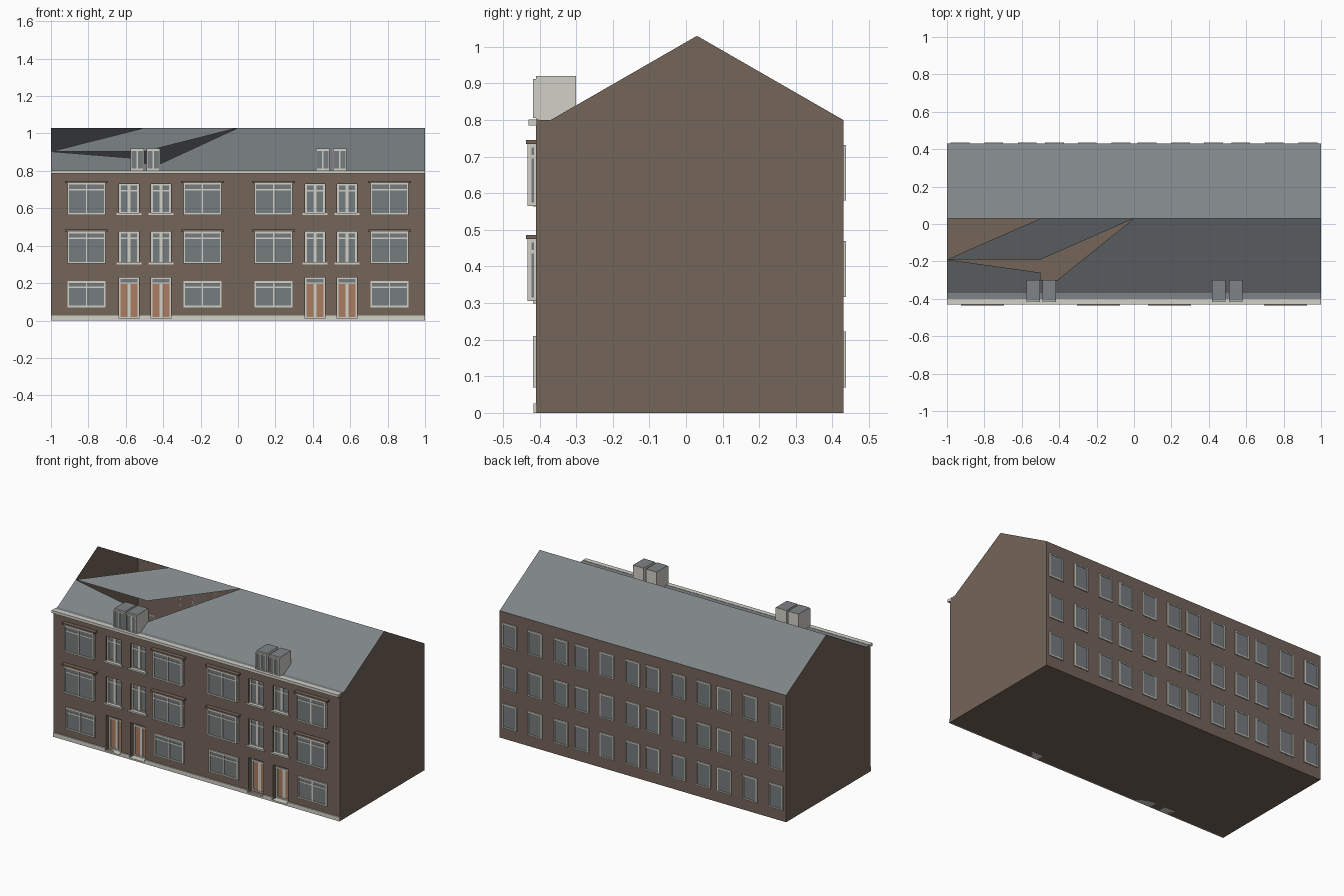
import bpy, bmesh

if "Cube" in bpy.data.objects:
    bpy.data.objects.remove(bpy.data.objects["Cube"], do_unlink=True)


def material(name, rgb):
    m = bpy.data.materials.new(name)
    m.use_nodes = True
    m.diffuse_color = (*rgb, 1)
    m.node_tree.nodes["Principled BSDF"].inputs["Base Color"].default_value = (*rgb, 1)
    return m


MATS = [material("brown brick", (.175, .128, .1)),
        material("grey slate", (.21, .23, .24)),
        material("off white paint", (.64, .63, .57)),
        material("window glass", (.18, .2, .21)),
        material("orange wood", (.4, .2, .12))]
BRICK, SLATE, WHITE, GLASS, WOOD = range(5)

FRONT, BACK, RIDGE_Y = -.41, .43, .03
EAVE, RIDGE, FOOT = .8, 1.03, -.37      # FOOT: where the front slope starts


def finish(name, bm):
    mesh = bpy.data.meshes.new(name)
    bm.to_mesh(mesh)
    bm.free()
    for m in MATS:
        mesh.materials.append(m)
    ob = bpy.data.objects.new(name, mesh)
    bpy.context.collection.objects.link(ob)
    return ob


def face(bm, pts, mat):
    f = bm.faces.new([bm.verts.new(p) for p in pts])
    f.material_index = mat
    return f


def box(bm, x0, x1, y0, y1, z0, z1, mat):
    made = bmesh.ops.create_cube(bm, size=1)["verts"]
    for v in made:
        v.co = (x1 if v.co.x > 0 else x0, y1 if v.co.y > 0 else y0, z1 if v.co.z > 0 else z0)
    for f in {f for v in made for f in v.link_faces}:
        f.material_index = mat


def frame(bm, x0, x1, z0, z1, y0, y1, t=.01):
    """Rectangular ring of four bars."""
    box(bm, x0, x0 + t, y0, y1, z0, z1, WHITE)
    box(bm, x1 - t, x1, y0, y1, z0, z1, WHITE)
    box(bm, x0 + t, x1 - t, y0, y1, z0, z0 + t, WHITE)
    box(bm, x0 + t, x1 - t, y0, y1, z1 - t, z1, WHITE)


def window(bm, cx, w, z0, z1, y0, y1, mullion=.008, transom=.035, t=.009):
    """Front-facing window with glass, centre mullion and transom."""
    x0, x1 = cx - w / 2, cx + w / 2
    frame(bm, x0, x1, z0, z1, y0, y1, t)
    box(bm, x0 + t / 2, x1 - t / 2, y0 + .005, y1, z0 + t / 2, z1 - t / 2, GLASS)
    box(bm, cx - mullion / 2, cx + mullion / 2, y0 + .001, y1, z0 + t, z1 - t, WHITE)
    if transom:
        zt = z1 - transom
        box(bm, x0 + t, x1 - t, y0 + .002, y1, zt - .004, zt + .004, WHITE)


def slope_z(y):
    return EAVE + (RIDGE - EAVE) * (y - FOOT) / (RIDGE_Y - FOOT)


NARROW = [-.583, -.412, .412, .583]
WIDE = [-.81, -.19, .19, .81]
OPEN_W = .105
# Openings in the front wall: bottom, top, depth
OPENINGS = [(.01, .23, .045), (.305, .475, .025), (.57, .73, .025)]

# Brick shell: floor, gables, back wall
bm = bmesh.new()
face(bm, [(-1, FRONT, 0), (-1, BACK, 0), (1, BACK, 0), (1, FRONT, 0)], BRICK)
gable = [(FRONT, 0), (BACK, 0), (BACK, EAVE), (RIDGE_Y, RIDGE), (FOOT, EAVE), (FRONT, EAVE)]
face(bm, [(1, y, z) for y, z in gable], BRICK)
face(bm, [(-1, y, z) for y, z in reversed(gable)], BRICK)
face(bm, [(1, BACK, 0), (-1, BACK, 0), (-1, BACK, EAVE), (1, BACK, EAVE)], BRICK)

# Front wall with openings and their reveals
xs = sorted([-1, 1] + [c + s * OPEN_W / 2 for c in NARROW for s in (-1, 1)])
zs = sorted([0, EAVE] + [z for o in OPENINGS for z in o[:2]])
for i in range(len(xs) - 1):
    for j in range(len(zs) - 1):
        x0, x1, z0, z1 = xs[i], xs[i + 1], zs[j], zs[j + 1]
        if i % 2 == 0 or j % 2 == 0:
            face(bm, [(x0, FRONT, z0), (x1, FRONT, z0), (x1, FRONT, z1), (x0, FRONT, z1)], BRICK)
            continue
        yb = FRONT + OPENINGS[j // 2][2]
        ring = [(x0, z0), (x0, z1), (x1, z1), (x1, z0)]
        for (xa, za), (xb, zb) in zip(ring, ring[1:] + ring[:1]):
            face(bm, [(xa, FRONT, za), (xa, yb, za), (xb, yb, zb), (xb, FRONT, zb)], BRICK)
finish("brick_walls", bm)

# Roof: back slope, eave ledge, front slope with its open areas
bm = bmesh.new()
face(bm, [(-1, RIDGE_Y, RIDGE), (1, RIDGE_Y, RIDGE), (1, BACK, EAVE), (-1, BACK, EAVE)], SLATE)
face(bm, [(-1, FRONT, EAVE), (1, FRONT, EAVE), (1, FOOT, EAVE), (-1, FOOT, EAVE)], SLATE)
upper = [(-1, -.19), (-.5, -.19), (0, RIDGE_Y), (-.5, RIDGE_Y)]
lower = [(-1, FOOT), (1, FOOT), (1, RIDGE_Y), (0, RIDGE_Y),
         (-.41, -.3), (-.5, -.3), (-.5, -.26), (-1, -.19)]
for outline in (upper, lower):
    face(bm, [(x, y, slope_z(y)) for x, y in outline], SLATE)
finish("slate_roof", bm)

# Cornice along the front eave
bm = bmesh.new()
box(bm, -1, 1, -.43, -.4, .785, .802, WHITE)
finish("cornice", bm)

# Plinth broken at the doors
bm = bmesh.new()
for x0, x1 in zip(xs[::2], xs[1::2]):
    box(bm, x0, x1, -.417, FRONT, 0, .026, WHITE)
finish("plinth", bm)

# Wide windows: projecting bays with hoods above, flat frames at ground level
for n, cx in enumerate(WIDE, 1):
    bm = bmesh.new()
    window(bm, cx, .205, .07, .21, -.418, FRONT, transom=.032)
    finish(f"ground_window_{n}", bm)
    for level, (z0, z1) in enumerate([(.305, .475), (.565, .735)], 1):
        bm = bmesh.new()
        window(bm, cx, .205, z0, z1, -.433, -.422)
        frame(bm, cx - .1025, cx + .1025, z0, z1, -.415, FRONT + .005)
        box(bm, cx - .1, cx + .1, -.424, FRONT, z0 + .005, z1 - .005, GLASS)
        for s in (-1, 1):
            for z in (z0, z1 - .04, z1 - .01):
                xa, xb = sorted((cx + s * .092, cx + s * .1025))
                box(bm, xa, xb, -.424, FRONT, z, z + .01, WHITE)
        finish(f"bay_window_{n}_{level}", bm)
        bm = bmesh.new()
        box(bm, cx - .115, cx + .115, -.437, FRONT, z1, z1 + .011, BRICK)
        finish(f"bay_hood_{n}_{level}", bm)

# Narrow recessed windows with sills, and doors
for n, cx in enumerate(NARROW, 1):
    for level, (z0, z1, depth) in enumerate(OPENINGS[1:], 1):
        bm = bmesh.new()
        yb = FRONT + depth
        window(bm, cx, OPEN_W, z0, z1, yb - .012, yb, mullion=.018)
        box(bm, cx - .066, cx + .066, -.418, yb, z0 - .006, z0 + .004, WHITE)
        finish(f"narrow_window_{n}_{level}", bm)
    z0, z1, depth = OPENINGS[0]
    x0, x1, yb = cx - OPEN_W / 2, cx + OPEN_W / 2, FRONT + depth
    bm = bmesh.new()
    frame(bm, x0, x1, z0, z1, yb - .012, yb, .008)
    box(bm, x0, x1, yb - .006, yb, z0, .2, WOOD)
    box(bm, x0, x1, yb - .006, yb, .2, z1, GLASS)
    box(bm, x0, x1, yb - .011, yb, .196, .204, WHITE)
    box(bm, cx - .009, cx + .009, yb - .009, yb, z0, .2, WHITE)
    box(bm, x0, x1, -.417, yb, 0, z0, WHITE)
    finish(f"front_door_{n}", bm)

# Rear windows
half = [.07, .25, .425, .57, .75, .93]
bm = bmesh.new()
for cx in [s * x for s in (-1, 1) for x in half]:
    for z0 in (.07, .317, .58):
        frame(bm, cx - .05, cx + .05, z0, z0 + .152, BACK, BACK + .007, .008)
        box(bm, cx - .046, cx + .046, BACK, BACK + .003, z0 + .004, z0 + .148, GLASS)
finish("rear_windows", bm)

# Dormers: side profile extruded across, slate on top
profile = [(FRONT, EAVE), (FOOT, EAVE), (-.3, slope_z(-.3)), (-.3, .92), (FRONT, .92)]
for n, cx in enumerate([-.539, -.453, .453, .544], 1):
    x0, x1 = cx - .037, cx + .037
    bm = bmesh.new()
    face(bm, [(x1, y, z) for y, z in profile], WHITE)
    face(bm, [(x0, y, z) for y, z in reversed(profile)], WHITE)
    for k, (a, b) in enumerate(zip(profile, profile[1:] + profile[:1])):
        face(bm, [(x0, *a), (x0, *b), (x1, *b), (x1, *a)], SLATE if k == 3 else WHITE)
    window(bm, cx, .074, .806, .912, -.418, FRONT, transom=0, t=.006)
    finish(f"dormer_{n}", bm)
